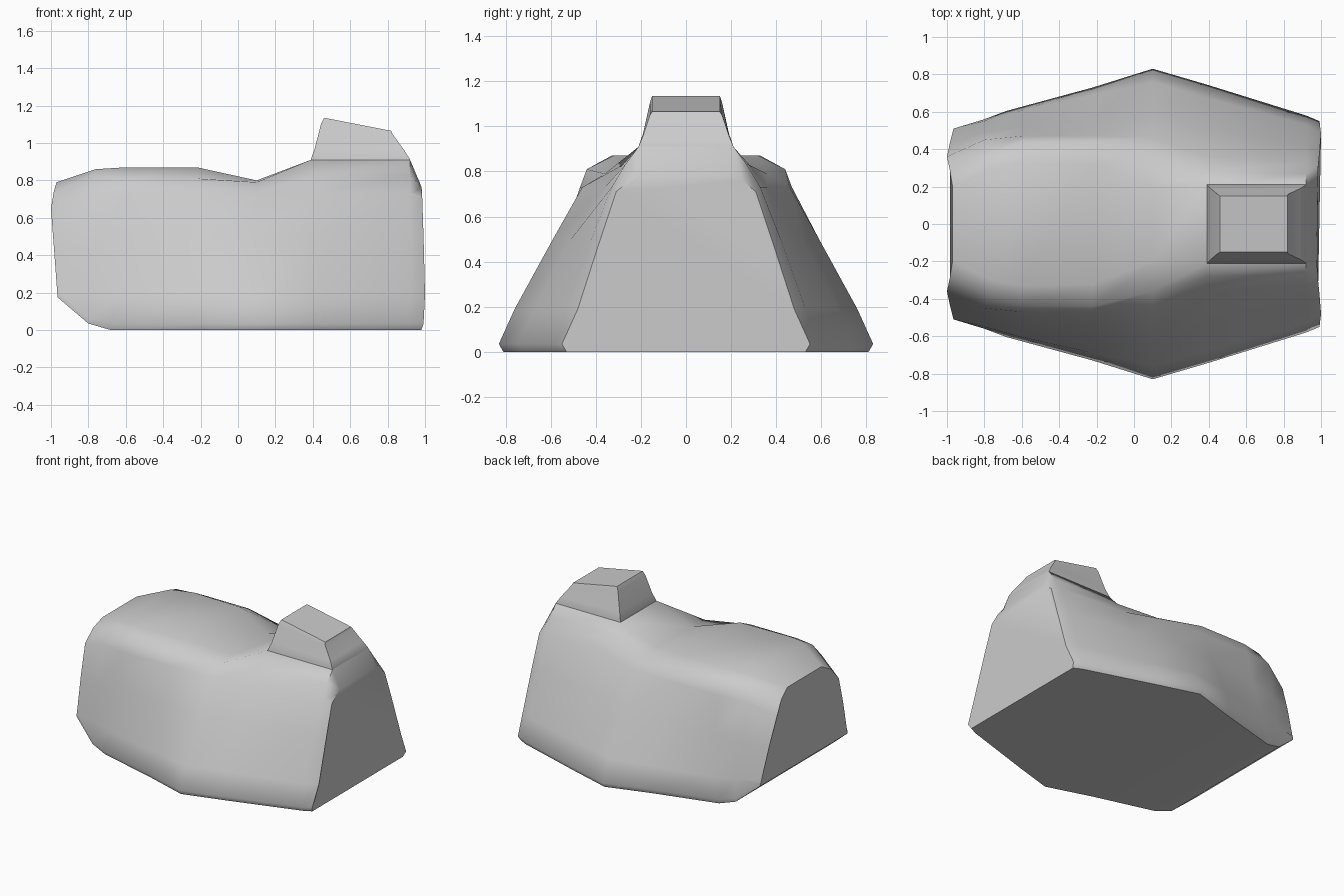
import bpy, bmesh

if "Cube" in bpy.data.objects:
    bpy.data.objects.remove(bpy.data.objects["Cube"])


def make_object(name, rings, angle):
    """Skin a list of equal-length closed rings and cap both ends."""
    bm = bmesh.new()
    loops = [[bm.verts.new(p) for p in ring] for ring in rings]
    n = len(loops[0])
    for a, b in zip(loops, loops[1:]):
        for i in range(n):
            j = (i + 1) % n
            bm.faces.new((a[i], a[j], b[j], b[i]))
    bm.faces.new(loops[0])
    bm.faces.new(loops[-1])
    bmesh.ops.remove_doubles(bm, verts=bm.verts, dist=0.0005)
    bmesh.ops.recalc_face_normals(bm, faces=bm.faces)
    mesh = bpy.data.meshes.new(name)
    bm.to_mesh(mesh)
    bm.free()
    ob = bpy.data.objects.new(name, mesh)
    bpy.context.collection.objects.link(ob)
    bpy.ops.object.select_all(action='DESELECT')
    ob.select_set(True)
    bpy.context.view_layer.objects.active = ob
    bpy.ops.object.shade_smooth_by_angle(angle=angle)
    return ob


def section(half):
    """Mirror half a cross-section (ridge to base edge) across y."""
    return half + [(x, -y, z) for x, y, z in reversed(half)]


def upright(x, yz):
    return [(x, y, z) for y, z in yz]


# Main body: half sections from the left end to the right end
left_end = [(-.97, .20, .79), (-.985, .29, .74), (-1, .36, .65),
            (-.985, .43, .45), (-.965, .51, .18), (-.965, .51, .175)]
left_shoulder = [(-.76, .30, .86), (-.77, .38, .83), (-.80, .45, .73),
                 (-.81, .49, .45), (-.80, .55, .20), (-.80, .56, .035)]
left_base = [(-.60, .33, .87), (-.60, .44, .81), (-.60, .47, .73),
             (-.60, .52, .47), (-.62, .60, .19), (-.68, .585, .01)]
hump = upright(-.22, [(.32, .87), (.44, .81), (.47, .73), (.55, .5), (.69, .19), (.71, .01)])
saddle = upright(.10, [(.20, .80), (.36, .79), (.46, .73), (.59, .5), (.76, .19), (.81, .01)])
neck_front = upright(.39, [(.21, .91), (.28, .83), (.36, .73), (.51, .5), (.675, .19), (.725, .01)])
neck_back = upright(.92, [(.21, .91), (.27, .83), (.33, .73), (.42, .5), (.53, .19), (.56, .01)])
right_end = [(.975, .20, .78), (.982, .25, .76), (.985, .31, .71),
             (.992, .38, .5), (1, .48, .19), (.98, .53, .01)]


def with_rim(half, out):
    """Add the small lip just above the base edge."""
    x, y, z = half[-1]
    rim = (x + (.012 if x > .95 else 0), y + out, z + .025)
    return section(half[:-1] + [rim, (x, y, 0 if z < .02 else z)])


parts = [with_rim(left_end, 0), with_rim(left_shoulder, 0)]
parts += [with_rim(h, .02) for h in
          (left_base, hump, saddle, neck_front, neck_back, right_end)]
make_object("body", parts, 0.9)


# Raised block on top, with sloping upper face
def square(x0, x1, h, z0, z1):
    return [(x0, -h, z0), (x1, -h, z1), (x1, h, z1), (x0, h, z0)]


make_object("top_block", [
    square(.39, .92, .21, .88, .88),
    square(.39, .92, .21, .912, .912),
    square(.41, .89, .19, .97, .96),
    square(.445, .825, .16, 1.105, 1.05),
    square(.46, .82, .15, 1.135, 1.065),
], 0.7)
